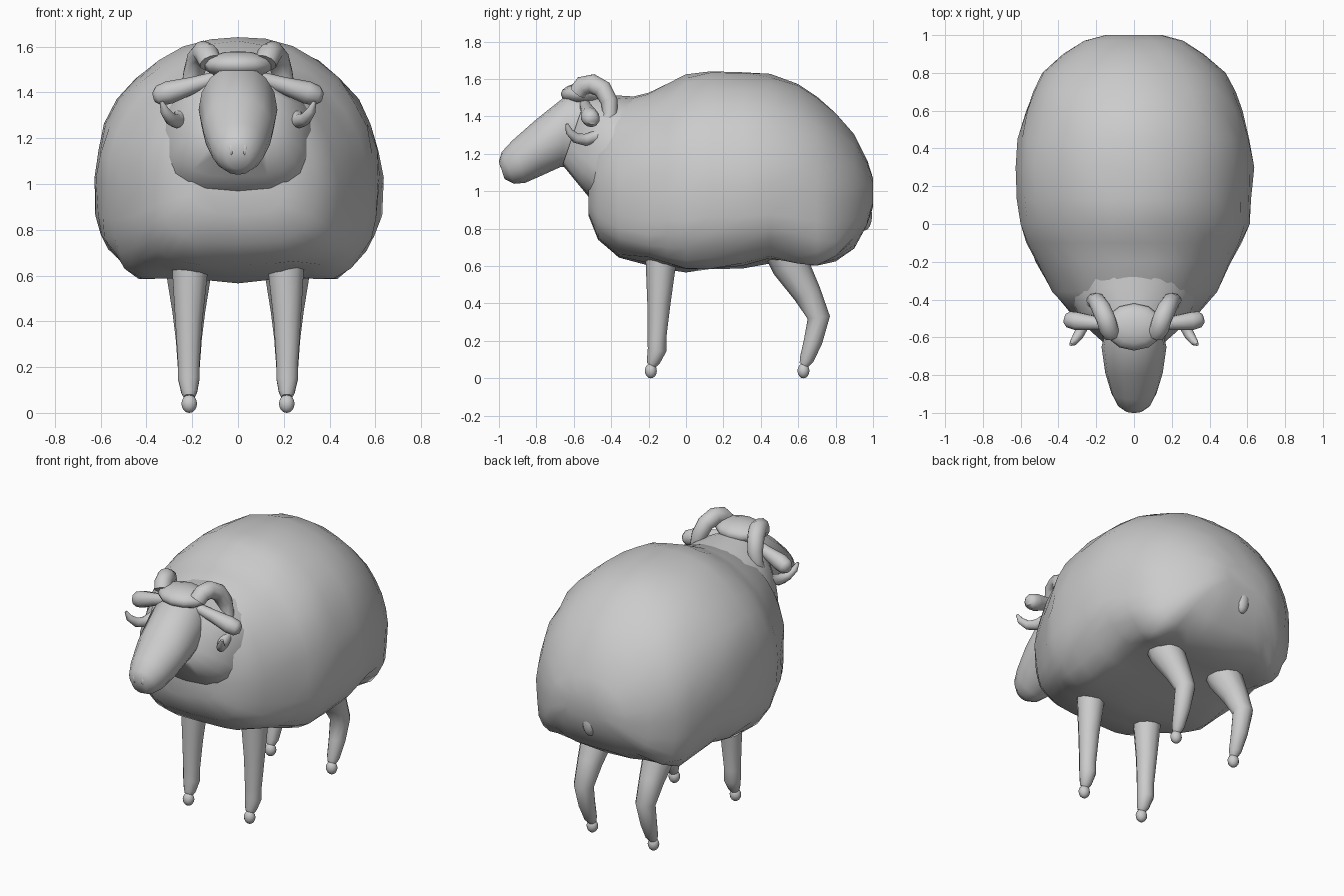
import bpy, bmesh, math, random
from mathutils import Vector

random.seed(4)


def finish(name, bm, mirror=False, angle=50):
    bmesh.ops.recalc_face_normals(bm, faces=bm.faces[:])
    me = bpy.data.meshes.new(name)
    bm.to_mesh(me)
    bm.free()
    ob = bpy.data.objects.new(name, me)
    bpy.context.collection.objects.link(ob)
    if mirror:
        ob.modifiers.new("Mirror", "MIRROR").use_mirror_merge = False
    bpy.ops.object.select_all(action='DESELECT')
    bpy.context.view_layer.objects.active = ob
    ob.select_set(True)
    bpy.ops.object.shade_smooth_by_angle(angle=math.radians(angle))
    return ob


def skin(name, rings, mirror=False):
    bm = bmesh.new()
    vs = [[bm.verts.new(p) for p in r] for r in rings]
    n = len(vs[0])
    for a, b in zip(vs, vs[1:]):
        for i in range(n):
            j = (i + 1) % n
            bm.faces.new((a[i], a[j], b[j], b[i]))
    bm.faces.new(vs[0])
    bm.faces.new(vs[-1])
    return finish(name, bm, mirror)


def loft(name, sections, sides=16, mid=0.5, low_n=2.0, jitter=0.0):
    """Sections: top y, top z, bottom y, bottom z, half width."""
    rings = []
    for ty, tz, by, bz, hw in sections:
        ring = []
        for i in range(sides):
            a = 2 * math.pi * i / sides
            c, s = math.cos(a), math.sin(a)
            e = 2 / (low_n if s < 0 else 2)
            x = hw * math.copysign(abs(c) ** e, c)
            h = math.copysign(abs(s) ** e, s)
            t = mid + h * ((1 - mid) if h > 0 else mid)
            k = 1 + random.uniform(-jitter, jitter)
            ring.append(Vector((x * k, by + (ty - by) * t,
                                bz + (tz - bz) * t + (k - 1) * h * 0.4)))
        rings.append(ring)
    return skin(name, rings)


def tube(name, path, sides=10):
    """Mirrored tapered tube; path: x, y, z, radius."""
    pts = [Vector(p[:3]) for p in path]
    rings = []
    for i, p in enumerate(pts):
        t = (pts[min(i + 1, len(pts) - 1)] - pts[max(i - 1, 0)]).normalized()
        ref = Vector((1, 0, 0)) if abs(t.x) < 0.8 else Vector((0, 1, 0))
        u = t.cross(ref).normalized()
        v = t.cross(u)
        rings.append([p + path[i][3] * (u * math.cos(2 * math.pi * k / sides)
                                        + v * math.sin(2 * math.pi * k / sides))
                      for k in range(sides)])
    return skin(name, rings, True)


def ball(name, loc, scale, mirror=False, seg=12):
    bm = bmesh.new()
    bmesh.ops.create_uvsphere(bm, u_segments=seg, v_segments=8, radius=1)
    for v in bm.verts:
        v.co = Vector(loc) + Vector([a * b for a, b in zip(v.co, scale)])
    return finish(name, bm, mirror)


# Woolly body: y, top z, bottom z, half width
body = [(-0.52, 1.18, 0.87, 0.20), (-0.47, 1.40, 0.74, 0.34), (-0.36, 1.49, 0.645, 0.435),
        (-0.2, 1.53, 0.60, 0.52), (-0.1, 1.57, 0.585, 0.57), (0, 1.62, 0.57, 0.605),
        (0.13, 1.645, 0.58, 0.62), (0.3, 1.64, 0.585, 0.63), (0.45, 1.625, 0.61, 0.61),
        (0.6, 1.57, 0.60, 0.57), (0.7, 1.505, 0.60, 0.54), (0.8, 1.42, 0.62, 0.485),
        (0.9, 1.30, 0.69, 0.37), (0.97, 1.16, 0.82, 0.26), (1.0, 1.07, 0.92, 0.15)]
wool = loft("wool_body", [(y, t, y, b, w) for y, t, b, w in body], 32, 0.42, 3.3, 0.014)

# Scalloped lower edge with hanging haunch wool
for v in wool.data.vertices:
    x, y, z = abs(v.co.x), v.co.y, v.co.z
    if z < 0.78 and -0.3 < y < 0.93:
        v.co.z += 0.02 * math.exp(-((x - 0.27) / 0.1) ** 2)
        rim = math.exp(-((x - 0.43) / 0.09) ** 2)
        v.co.z -= rim * (0.055 * math.exp(-((y - 0.72) / 0.16) ** 2)
                         + 0.045 * math.exp(-((y - 0.1) / 0.2) ** 2))

# Neck
loft("neck", [(-0.18, 1.50, -0.33, 0.92, 0.37), (-0.33, 1.51, -0.50, 0.945, 0.325),
              (-0.42, 1.515, -0.57, 1.03, 0.28), (-0.53, 1.52, -0.66, 1.14, 0.17)],
     20, 0.5, 3.0)

# Head
loft("head", [(-0.48, 1.53, -0.58, 1.13, 0.14), (-0.63, 1.52, -0.67, 1.13, 0.172),
              (-0.8, 1.385, -0.78, 1.08, 0.152), (-0.93, 1.27, -0.86, 1.045, 0.12),
              (-0.985, 1.21, -0.92, 1.04, 0.09), (-1.0, 1.16, -0.97, 1.065, 0.05)])
ball("head_wool_tuft", (0, -0.545, 1.52), (0.155, 0.125, 0.06))
ball("nostrils", (0.03, -0.985, 1.15), (0.012, 0.012, 0.025), True, 8)

# Ears
tube("ears", [(0.10, -0.54, 1.46, 0.03), (0.2, -0.525, 1.43, 0.037),
              (0.3, -0.515, 1.40, 0.05), (0.345, -0.505, 1.385, 0.045),
              (0.365, -0.50, 1.38, 0.025)])

# Curled horns
tube("horns", [(0.12, -0.575, 1.53, 0.05), (0.135, -0.55, 1.565, 0.052),
               (0.15, -0.50, 1.575, 0.052), (0.175, -0.445, 1.545, 0.05),
               (0.195, -0.41, 1.48, 0.046), (0.21, -0.405, 1.41, 0.04),
               (0.225, -0.43, 1.34, 0.036), (0.25, -0.48, 1.29, 0.035),
               (0.27, -0.54, 1.275, 0.032), (0.295, -0.59, 1.285, 0.027),
               (0.32, -0.625, 1.32, 0.02), (0.335, -0.638, 1.36, 0.008)])

# Legs
tube("front_legs", [(0.21, -0.13, 0.78, 0.09), (0.21, -0.135, 0.6, 0.08),
                    (0.215, -0.145, 0.4, 0.062), (0.215, -0.155, 0.22, 0.05),
                    (0.215, -0.155, 0.15, 0.05), (0.213, -0.175, 0.09, 0.036),
                    (0.213, -0.185, 0.07, 0.025)])
tube("back_legs", [(0.215, 0.50, 0.76, 0.12), (0.215, 0.56, 0.6, 0.10),
                   (0.215, 0.65, 0.45, 0.075), (0.215, 0.71, 0.325, 0.06),
                   (0.215, 0.68, 0.2, 0.05), (0.213, 0.645, 0.10, 0.038),
                   (0.213, 0.63, 0.07, 0.025)])

# Hooves
for name, y in (("front_hooves", -0.188), ("back_hooves", 0.628)):
    ball(name, (0.213, y, 0.04), (0.034, 0.032, 0.04), True)

# Tail
ball("tail", (0, 0.955, 0.87), (0.045, 0.04, 0.08))
